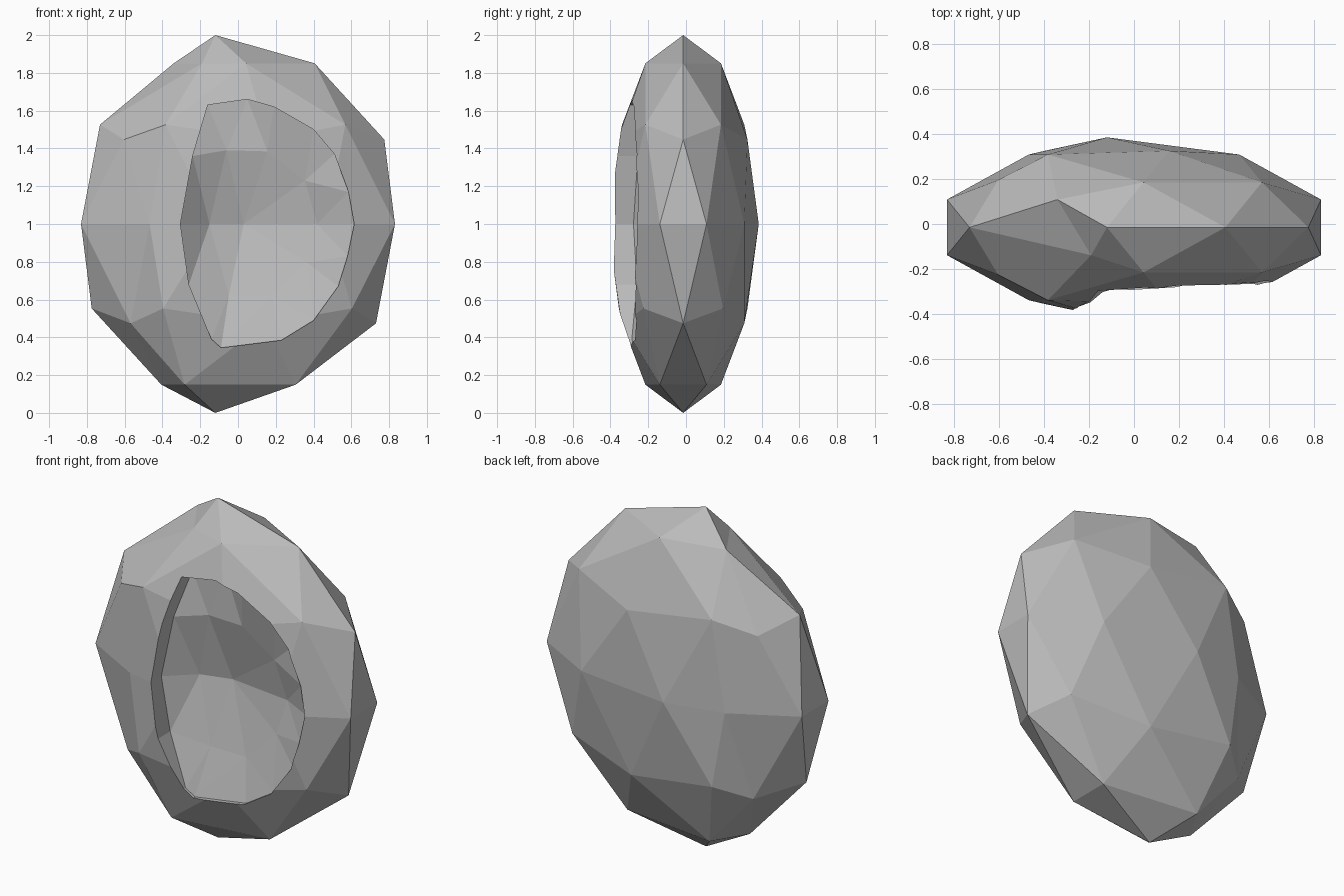
import bpy, bmesh, math

if "Cube" in bpy.data.objects:
    bpy.data.objects.remove(bpy.data.objects["Cube"])

stone_grey = bpy.data.materials.new("stone_grey")
stone_grey.diffuse_color = (0.5, 0.5, 0.5, 1)
stone_grey.use_nodes = True
stone_grey.node_tree.nodes["Principled BSDF"].inputs["Base Color"].default_value = stone_grey.diffuse_color

# Low-poly flattened pod, its left side pushed inwards
bpy.ops.mesh.primitive_ico_sphere_add(subdivisions=2, radius=1)
pod = bpy.context.object
pod.name = "hollow_pod"
for v in pod.data.vertices:
    u, d, w = v.co
    x = u - 0.12
    if u < -0.4:
        x += 0.24
        if w > 0.8:                      # dented shoulder near the top
            x += 0.115 if d < 0 else -0.035
    v.co = (x, 0.4 * d - 0.015, w + 1)
pod.data.materials.append(stone_grey)

# Outline of the opening (x, z)
rim = [(-0.16, 1.63), (0.05, 1.66), (0.19, 1.62), (0.40, 1.50), (0.51, 1.37),
       (0.585, 1.17), (0.615, 1.0), (0.58, 0.83), (0.53, 0.67), (0.40, 0.49),
       (0.23, 0.385), (-0.09, 0.345), (-0.14, 0.39), (-0.26, 0.68),
       (-0.305, 1.0), (-0.24, 1.36)]


def wall_depth(x, z):
    """Depth where the straight opening wall meets the bowl."""
    surface = -0.4 * math.sqrt(1 - (x + 0.12) ** 2 - (z - 1) ** 2) - 0.015
    return surface + (0.13 if x < 0.1 and z > 0.5 else 0.07 if z > 1.2 else 0.045)


# Bowl cutter: straight mouth, sloping sides, shallow faceted floor
bm = bmesh.new()
mouth = [bm.verts.new((x, -0.8, z)) for x, z in rim]
wall = [bm.verts.new((x, wall_depth(x, z), z)) for x, z in rim]
floor = []
for x, z in rim[::2]:
    fx, fz = 0.1 + 0.62 * (x - 0.1), 1 + 0.62 * (z - 1)
    floor.append(bm.verts.new((fx, -0.14 - 0.12 * abs(fz - 1), fz)))
center = bm.verts.new((0.03, -0.09, 1.0))
n, m = len(rim), len(floor)
bm.faces.new(mouth)
for i in range(n):
    j = (i + 1) % n
    bm.faces.new((mouth[i], mouth[j], wall[j], wall[i]))
for k in range(m):
    a, b = floor[k], floor[(k + 1) % m]
    w0, w1, w2 = wall[2 * k], wall[2 * k + 1], wall[(2 * k + 2) % n]
    bm.faces.new((w0, w1, a))
    bm.faces.new((w1, b, a))
    bm.faces.new((w1, w2, b))
    bm.faces.new((a, b, center))
bmesh.ops.recalc_face_normals(bm, faces=bm.faces)
mesh = bpy.data.meshes.new("bowl_cutter")
bm.to_mesh(mesh)
bm.free()
mesh.materials.append(stone_grey)
cutter = bpy.data.objects.new("bowl_cutter", mesh)
cutter.hide_render = True
bpy.context.collection.objects.link(cutter)

# Carve the bowl and discard the cutter
cut = pod.modifiers.new("opening", "BOOLEAN")
cut.operation = "DIFFERENCE"
cut.solver = "EXACT"
cut.object = cutter
bpy.context.view_layer.objects.active = pod
bpy.ops.object.modifier_apply(modifier=cut.name)
bpy.data.objects.remove(cutter)
